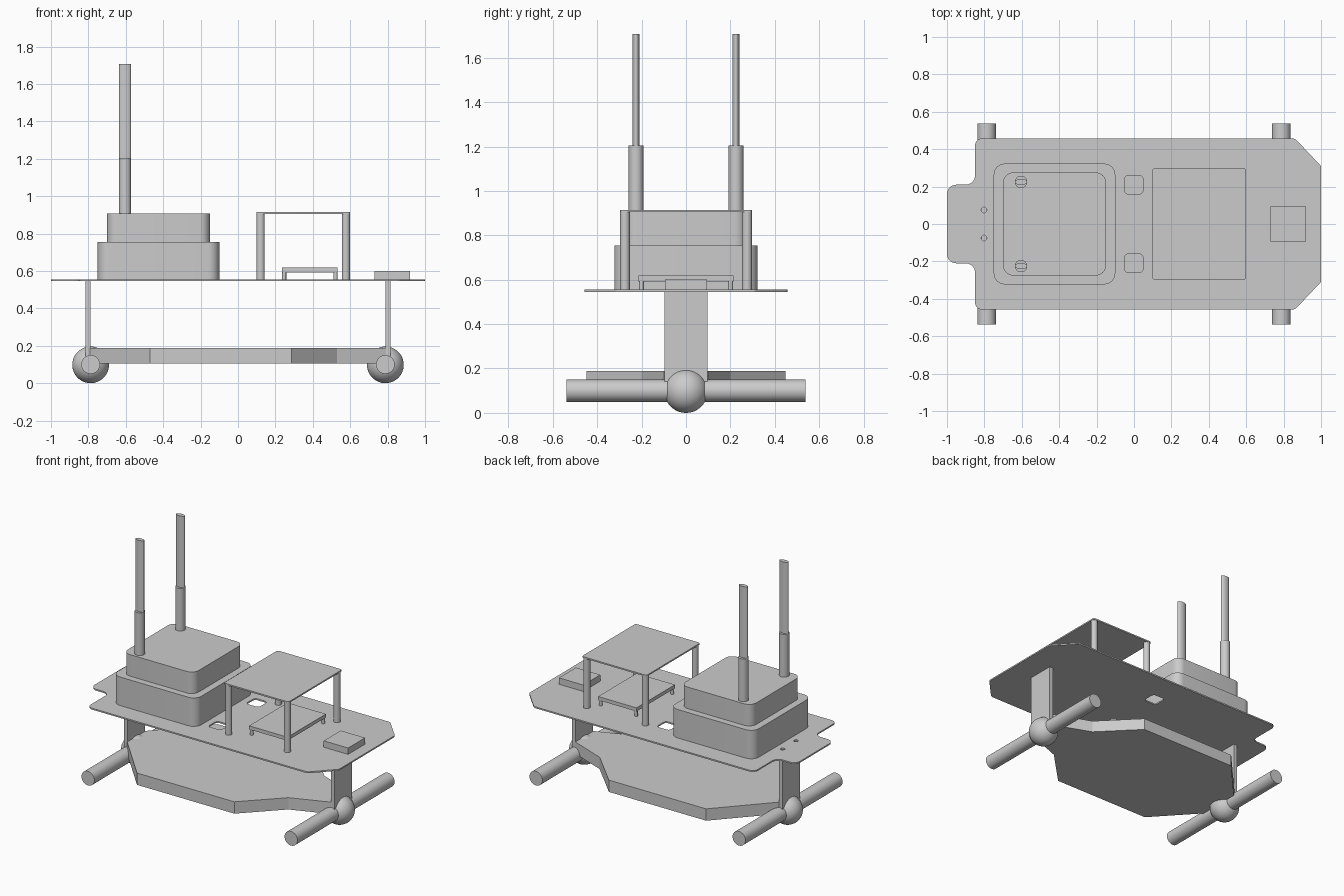
import bpy, bmesh, math
from mathutils import Vector

if "Cube" in bpy.data.objects:
    bpy.data.objects.remove(bpy.data.objects["Cube"], do_unlink=True)

GREY = (0.6, 0.6, 0.6, 1)
grey = bpy.data.materials.new("plain grey")
grey.use_nodes = True
grey.diffuse_color = GREY
grey.node_tree.nodes["Principled BSDF"].inputs["Base Color"].default_value = GREY


def finish(ob, name):
    ob.name = name
    ob.data.materials.clear()
    ob.data.materials.append(grey)
    bpy.ops.object.select_all(action='DESELECT')
    ob.select_set(True)
    bpy.context.view_layer.objects.active = ob
    bpy.ops.object.shade_smooth_by_angle(angle=math.radians(20))
    return ob


def fillet(corners, steps=8):
    """Round each (x, y, radius) corner of a closed outline."""
    out = []
    n = len(corners)
    for i, (x, y, r) in enumerate(corners):
        p = Vector((x, y))
        if r == 0:
            out.append(p)
            continue
        a = (Vector(corners[i - 1][:2]) - p).normalized()
        b = (Vector(corners[(i + 1) % n][:2]) - p).normalized()
        half = a.angle(b) / 2
        centre = p + (a + b).normalized() * r / math.sin(half)
        reach = r / math.tan(half)
        start = (p + a * reach - centre).normalized()
        end = (p + b * reach - centre).normalized()
        out += [centre + start.slerp(end, k / steps) * r for k in range(steps + 1)]
    return out


def rect(x0, x1, y0, y1, r=0):
    return fillet([(x0, y0, r), (x1, y0, r), (x1, y1, r), (x0, y1, r)])


def ellipse(x, y, rx, ry, n=48):
    return [Vector((x + rx * math.cos(math.tau * k / n),
                    y + ry * math.sin(math.tau * k / n))) for k in range(n)]


def circle(x, y, r):
    return ellipse(x, y, r, r, 32)


def slab(name, z0, z1, *outlines):
    """Extrude an outline upward; further outlines inside it become holes."""
    cu = bpy.data.curves.new(name, 'CURVE')
    cu.dimensions = '2D'
    cu.fill_mode = 'BOTH'
    cu.extrude = (z1 - z0) / 2
    for pts in outlines:
        sp = cu.splines.new('POLY')
        sp.points.add(len(pts) - 1)
        for q, p in zip(sp.points, pts):
            q.co = (p[0], p[1], 0, 1)
        sp.use_cyclic_u = True
    tmp = bpy.data.objects.new(name, cu)
    bpy.context.collection.objects.link(tmp)
    bpy.context.view_layer.update()
    mesh = bpy.data.meshes.new_from_object(
        tmp.evaluated_get(bpy.context.evaluated_depsgraph_get()))
    bpy.data.objects.remove(tmp, do_unlink=True)
    bm = bmesh.new()
    bm.from_mesh(mesh)
    bmesh.ops.remove_doubles(bm, verts=bm.verts, dist=1e-5)
    bmesh.ops.recalc_face_normals(bm, faces=bm.faces)
    bmesh.ops.translate(bm, verts=bm.verts, vec=(0, 0, (z0 + z1) / 2))
    bm.to_mesh(mesh)
    bm.free()
    ob = bpy.data.objects.new(name, mesh)
    bpy.context.collection.objects.link(ob)
    return finish(ob, name)


def mirrored(half):
    """Complete an outline given for +y by mirroring it to -y."""
    return half + [(x, -y, r) for x, y, r in reversed(half)]


DECK, TOP = 0.545, 0.555

# Main deck with its openings
deck_half = [(1, 0.31, 0.02), (0.86, 0.458, 0.04), (-0.85, 0.458, 0.04),
             (-0.85, 0.21, 0.05), (-1, 0.21, 0.05)]
holes = [rect(-0.052, 0.048, s * 0.21 - 0.05, s * 0.21 + 0.05, 0.022) for s in (1, -1)]
holes += [circle(-0.802, s * 0.075, 0.015) for s in (1, -1)]
slab("deck", DECK, TOP, fillet(mirrored(deck_half)), *holes)

# Stacked housing
slab("lower_housing", TOP, 0.755, rect(-0.75, -0.10, -0.323, 0.323, 0.06))
slab("upper_housing", 0.755, 0.906, rect(-0.70, -0.15, -0.276, 0.276, 0.055))

# Two antennas: round base and flattened blade
for side, s in (("left", 1), ("right", -1)):
    cx, cy = -0.604, s * 0.225
    slab(side + "_antenna_base", 0.906, 1.205, circle(cx, cy, 0.033))
    slab(side + "_antenna_blade", 1.205, 1.706, ellipse(cx, cy, 0.033, 0.016))

# Canopy and low platform, each on four legs
slab("canopy", 0.905, 0.915, rect(0.098, 0.6, -0.298, 0.298, 0.015))
slab("platform", 0.593, 0.618, rect(0.235, 0.533, -0.213, 0.213))
for sx in (-1, 1):
    for s in (-1, 1):
        slab("canopy_leg", TOP, 0.905, circle(0.349 + sx * 0.228, s * 0.275, 0.022))
        slab("platform_leg", TOP, 0.593, circle(0.384 + sx * 0.137, s * 0.201, 0.011))

# Small front box
slab("front_box", TOP, 0.6, rect(0.731, 0.92, -0.094, 0.094))

# Lower body plate
body_half = [(0.79, 0.1, 0), (0.53, 0.2, 0), (0.285, 0.448, 0),
             (-0.47, 0.448, 0), (-0.79, 0.1, 0)]
slab("lower_body", 0.105, 0.188, fillet(mirrored(body_half)))

# Struts, joint balls and cross bars at both ends
for end, s in (("front", 1), ("rear", -1)):
    slab(end + "_strut", 0.1, DECK, rect(s * 0.802 - 0.014, s * 0.802 + 0.014, -0.097, 0.097))
    bpy.ops.mesh.primitive_uv_sphere_add(segments=40, ring_count=24, radius=0.098,
                                         location=(s * 0.788, 0, 0.098))
    finish(bpy.context.object, end + "_ball")
    bpy.ops.mesh.primitive_cylinder_add(vertices=40, radius=0.05, depth=1.076,
                                        location=(s * 0.788, 0, 0.1),
                                        rotation=(math.pi / 2, 0, 0))
    finish(bpy.context.object, end + "_cross_bar")
